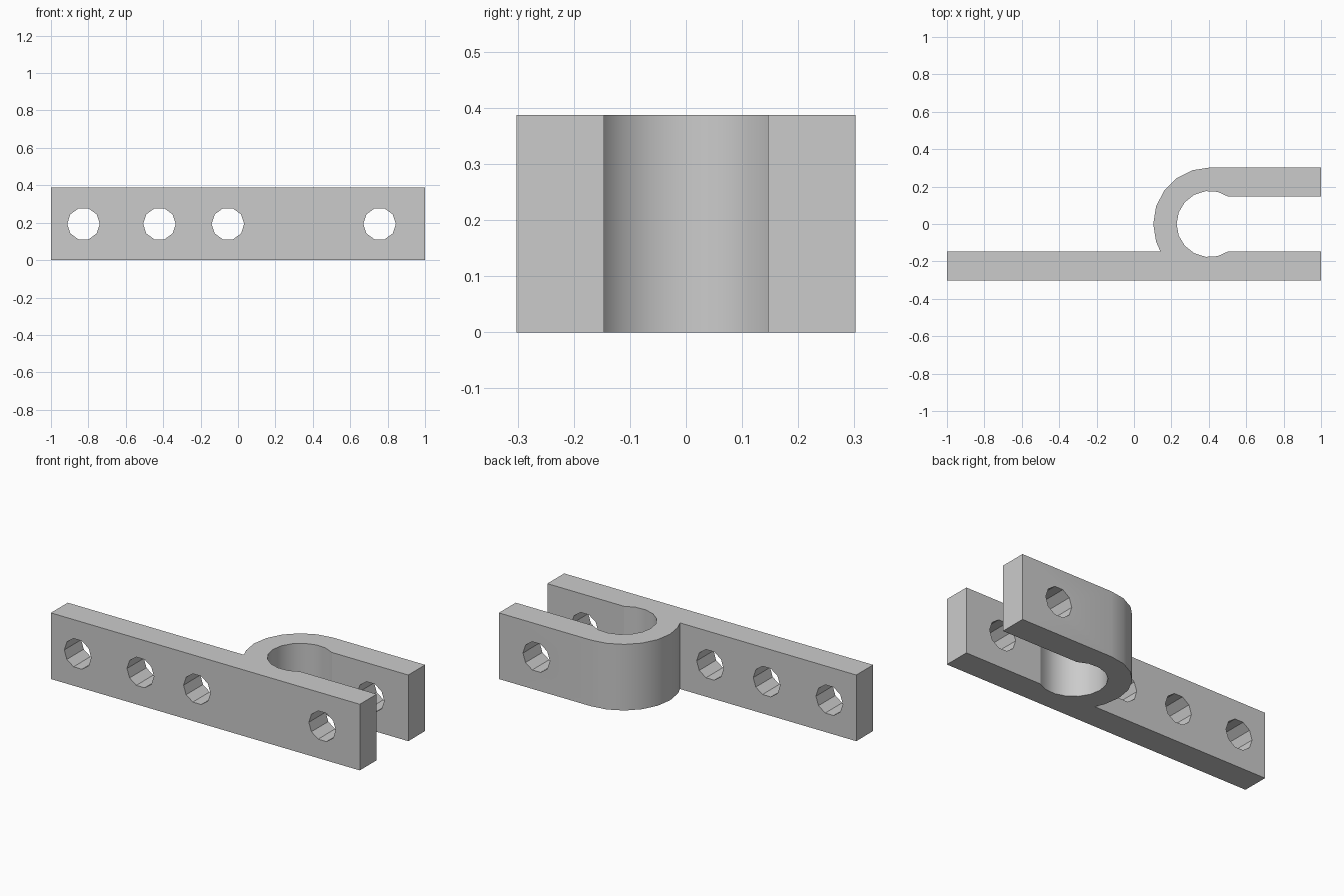
import bpy, bmesh
from math import asin, acos, cos, sin, pi, radians, sqrt
from mathutils import Matrix, Vector

cube = bpy.data.objects.get("Cube")
if cube:
    bpy.data.objects.remove(cube, do_unlink=True)

HEIGHT = 0.387
OUTER, INNER = 0.302, 0.177     # radii of the loop
GAP = 0.146                     # half the slot between the arms
CENTRE_X = 0.405

steel = bpy.data.materials.new("grey_steel")
steel.use_nodes = True
colour = (0.6, 0.6, 0.6, 1)
steel.diffuse_color = colour
steel.node_tree.nodes["Principled BSDF"].inputs["Base Color"].default_value = colour


def make_object(name, bm):
    bmesh.ops.recalc_face_normals(bm, faces=bm.faces)
    mesh = bpy.data.meshes.new(name)
    bm.to_mesh(mesh)
    bm.free()
    mesh.materials.append(steel)
    obj = bpy.data.objects.new(name, mesh)
    bpy.context.collection.objects.link(obj)
    return obj


def on_circle(radius, angle):
    return (CENTRE_X + radius * cos(angle), radius * sin(angle))


# Bracket outline: straight bar, slot wall, round eye, upper arm, outer bend
start = -acos(sqrt(INNER**2 - GAP**2) / INNER)
sweep = 2 * pi + 2 * start
outline = [(-1, -OUTER), (1, -OUTER), (1, -GAP)]
outline += [on_circle(INNER, start - sweep * i / 12) for i in range(13)]
outline += [(1, GAP), (1, OUTER)]
outline += [on_circle(OUTER, pi / 2 + radians(18) * i) for i in range(7)]
outline += [on_circle(OUTER, pi + asin(GAP / OUTER)), (-1, -GAP)]

bm = bmesh.new()
base = bm.faces.new([bm.verts.new((x, y, 0)) for x, y in outline])
solid = bmesh.ops.extrude_face_region(bm, geom=[base])
top = [v for v in solid["geom"] if isinstance(v, bmesh.types.BMVert)]
bmesh.ops.translate(bm, verts=top, vec=Vector((0, 0, HEIGHT)))
bracket = make_object("looped_bracket", bm)

# Bolt holes, running through both arms
bm = bmesh.new()
for x in (-0.826, -0.42, -0.054, 0.757):
    hole = Matrix.Translation((x, 0, HEIGHT / 2)) @ Matrix.Rotation(pi / 2, 4, "X")
    hole = hole @ Matrix.Rotation(pi / 2, 4, "Z")
    bmesh.ops.create_cone(bm, cap_ends=True, segments=10, radius1=0.087,
                          radius2=0.087, depth=1, matrix=hole)
# Turn each hole so that a flat lies on top
for v in bm.verts:
    v.co.z = round(v.co.z, 5)
cutter = make_object("bolt_hole_cutter", bm)
cutter.hide_render = True

cut = bracket.modifiers.new("bolt_holes", "BOOLEAN")
cut.operation = "DIFFERENCE"
cut.solver = "EXACT"
cut.object = cutter
bpy.ops.object.select_all(action="DESELECT")
bracket.select_set(True)
bpy.context.view_layer.objects.active = bracket
bpy.ops.object.modifier_apply(modifier=cut.name)
bpy.data.objects.remove(cutter, do_unlink=True)
bpy.ops.object.shade_smooth_by_angle(angle=radians(22))
